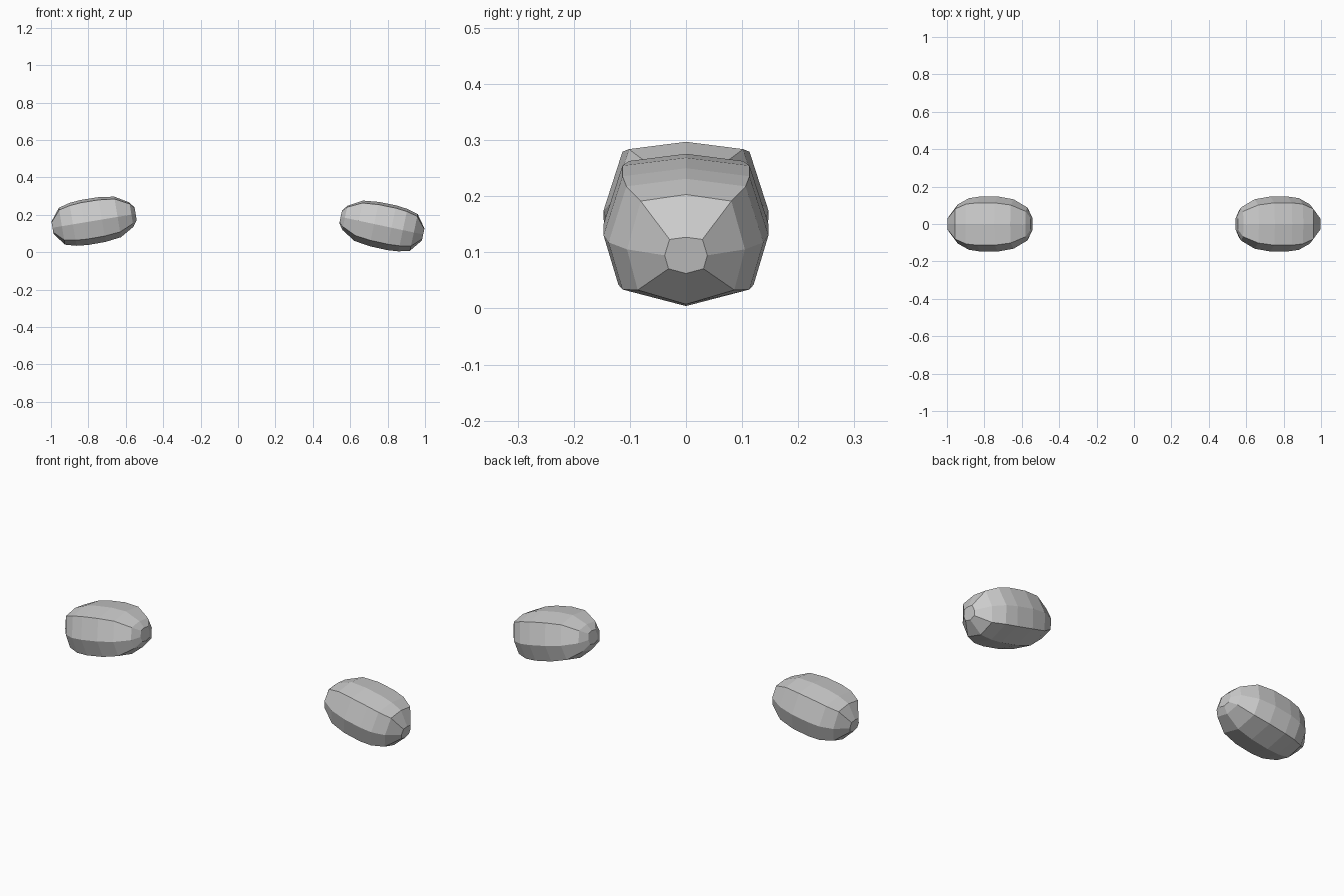
import bpy, bmesh
from math import radians
from mathutils import Matrix

if "Cube" in bpy.data.objects:
    bpy.data.objects.remove(bpy.data.objects["Cube"])

# Rings along the long axis, inner end to outer end: (position, half width, half height)
RINGS = [(-.228, .038, .034), (-.205, .088, .066), (-.130, .132, .110), (-.045, .147, .121),
         (.050, .147, .122), (.112, .138, .116), (.172, .105, .100), (.223, .038, .033)]
# Eight-sided cross-section, flatter on top than below
SECTION = [(0, 1), (.77, .88), (1, 0), (.82, -.74), (0, -1), (-.82, -.74), (-1, 0), (-.77, .88)]


def pod(name, side, x, z, tilt):
    bm = bmesh.new()
    loops = [[bm.verts.new((u, w * a, h * b)) for a, b in SECTION] for u, w, h in RINGS]
    for lo, hi in zip(loops, loops[1:]):
        for i in range(8):
            j = (i + 1) % 8
            bm.faces.new((lo[i], lo[j], hi[j], hi[i]))
    # Small octagonal end caps
    bm.faces.new(loops[0])
    bm.faces.new(loops[-1])
    # Outer end dips down; mirror for the left side
    bm.transform(Matrix.Translation((side * x, 0, z)) @ Matrix.Diagonal((side, 1, 1, 1))
                 @ Matrix.Rotation(radians(tilt), 4, 'Y'))
    bmesh.ops.recalc_face_normals(bm, faces=bm.faces)
    mesh = bpy.data.meshes.new(name)
    bm.to_mesh(mesh)
    bm.free()
    bpy.context.collection.objects.link(bpy.data.objects.new(name, mesh))


pod("right_pod", 1, .772, .141, 12)
pod("left_pod", -1, .772, .167, 9.5)
